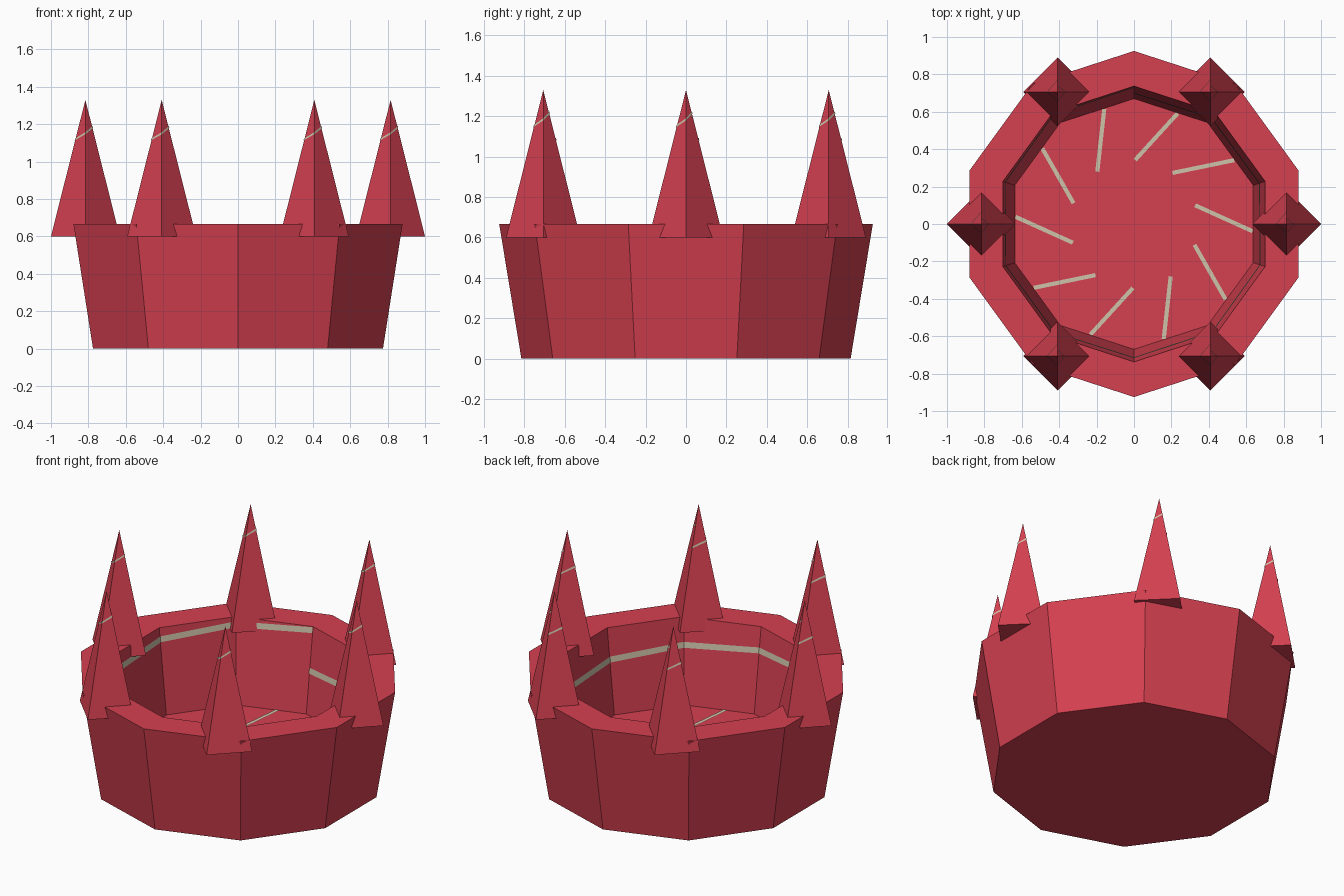
import bpy, bmesh
from math import radians, sin, cos
from mathutils import Vector

cube = bpy.data.objects.get("Cube")
if cube:
    bpy.data.objects.remove(cube, do_unlink=True)


def material(name, colour):
    mat = bpy.data.materials.new(name)
    mat.use_nodes = True
    mat.diffuse_color = colour
    mat.node_tree.nodes["Principled BSDF"].inputs["Base Color"].default_value = colour
    return mat


red = material("crimson", (0.66, 0.051, 0.08, 1))
beige = material("pale beige", (0.62, 0.55, 0.40, 1))


def polar(r, degrees, z):
    a = radians(degrees)
    return Vector((r * cos(a), r * sin(a), z))


def finish(name, bm, mat):
    mesh = bpy.data.meshes.new(name)
    bm.to_mesh(mesh)
    bm.free()
    mesh.materials.append(mat)
    obj = bpy.data.objects.new(name, mesh)
    bpy.context.collection.objects.link(obj)
    return obj


def loft(name, rings, mat):
    """Join rings of points with side faces and cap both ends."""
    bm = bmesh.new()
    loops = [[bm.verts.new(p) for p in ring] for ring in rings]
    n = len(loops[0])
    for low, high in zip(loops, loops[1:]):
        for i in range(n):
            j = (i + 1) % n
            bm.faces.new((low[i], low[j], high[j], high[i]))
    bm.faces.new(loops[0][::-1])
    bm.faces.new(loops[-1])
    return finish(name, bm, mat)


def plates(name, quads, mat):
    bm = bmesh.new()
    for quad in quads:
        bm.faces.new([bm.verts.new(p) for p in quad])
    return finish(name, bm, mat)


# Ten-sided hollow band with a closed floor
SIDES, STEP = 10, 36
RIM_Z, FLOOR_Z = 0.667, 0.15
RIM_R, FLOOR_R = 0.737, 0.67
profile = [(0.815, 0), (0.925, RIM_Z), (RIM_R, RIM_Z), (FLOOR_R, FLOOR_Z)]
loft("crown_band",
     [[polar(r, 90 + STEP * i, z) for i in range(SIDES)] for r, z in profile], red)


# Rising stripe round the inner wall
def wall_point(i, z):
    r = FLOOR_R + (RIM_R - FLOOR_R) * (z - FLOOR_Z) / (RIM_Z - FLOOR_Z)
    return polar(r - 0.004, 90 - STEP * i, z)


quads = []
for i in range(SIDES):
    z0, z1 = 0.39 + 0.024 * i, 0.39 + 0.024 * (i + 1)
    quads.append((wall_point(i, z0), wall_point(i + 1, z1),
                  wall_point(i + 1, z1 + 0.035), wall_point(i, z0 + 0.035)))
plates("inner_wall_stripe", quads, beige)

# Slanted dashes on the floor
quads = []
for i in range(SIDES):
    outer = polar(0.635, 68.5 + STEP * i, FLOOR_Z + 0.004)
    inner = polar(0.342, 89 + STEP * i, FLOOR_Z + 0.004)
    along = (inner - outer).normalized()
    side = Vector((along.y, -along.x, 0)) * 0.011
    quads.append((outer + side, inner + side, inner - side, outer - side))
plates("floor_dashes", quads, beige)

# Six four-sided spikes, each with a thin rising stripe near its tip
BASE_Z, TIP_Z, SPIKE_R = 0.6, 1.33, 0.184


def spike_point(centre, i, z):
    r = SPIKE_R * (TIP_Z - z) / (TIP_Z - BASE_Z) + 0.003
    return centre + polar(r, 90 + 90 * i, z)


for k in range(6):
    centre = polar(0.816, 60 * k, 0)
    bm = bmesh.new()
    base = [bm.verts.new(centre + polar(SPIKE_R, 90 * i, BASE_Z)) for i in range(4)]
    tip = bm.verts.new(centre + Vector((0, 0, TIP_Z)))
    for i in range(4):
        bm.faces.new((base[i], base[(i + 1) % 4], tip))
    bm.faces.new(base[::-1])
    finish(f"spike_{k + 1}", bm, red)

    quads = []
    for i in range(4):
        z0, z1 = 1.08 + 0.033 * i, 1.08 + 0.033 * (i + 1)
        quads.append((spike_point(centre, i, z0), spike_point(centre, i + 1, z1),
                      spike_point(centre, i + 1, z1 + 0.011),
                      spike_point(centre, i, z0 + 0.011)))
    plates(f"spike_stripe_{k + 1}", quads, beige)
